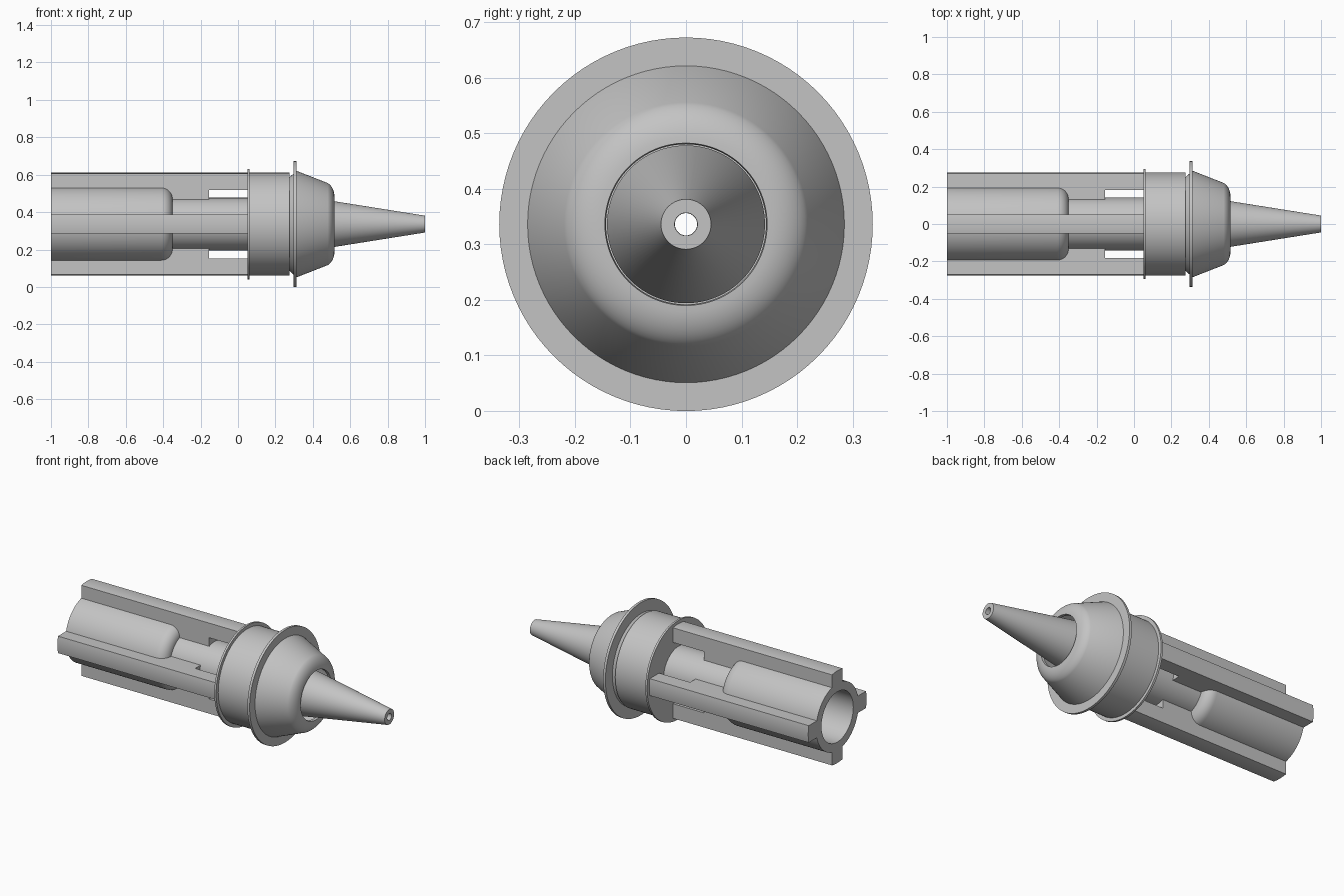
import bpy, bmesh, math

if "Cube" in bpy.data.objects:
    bpy.data.objects.remove(bpy.data.objects["Cube"])

AXIS_Z = 0.336          # height of the long axis
BODY_R = 0.275          # outer radius of drum and ribs

grey = bpy.data.materials.new("plain grey")
grey.use_nodes = True
grey.diffuse_color = (0.55, 0.55, 0.55, 1)
grey.node_tree.nodes["Principled BSDF"].inputs["Base Color"].default_value = (0.55, 0.55, 0.55, 1)


def loft(name, loops, wrap):
    """Skin matching closed loops; wrap joins last to first, otherwise cap both."""
    bm = bmesh.new()
    rings = [[bm.verts.new(p) for p in loop] for loop in loops]
    pairs = list(zip(rings, rings[1:]))
    if wrap:
        pairs.append((rings[-1], rings[0]))
    else:
        bm.faces.new(rings[0])
        bm.faces.new(rings[-1])
    for a, b in pairs:
        for i in range(len(a)):
            j = (i + 1) % len(a)
            bm.faces.new((a[i], a[j], b[j], b[i]))
    bmesh.ops.recalc_face_normals(bm, faces=bm.faces)
    mesh = bpy.data.meshes.new(name)
    bm.to_mesh(mesh)
    bm.free()
    mesh.materials.append(grey)
    obj = bpy.data.objects.new(name, mesh)
    bpy.context.collection.objects.link(obj)
    obj.location.z = AXIS_Z
    bpy.ops.object.select_all(action='DESELECT')
    obj.select_set(True)
    bpy.context.view_layer.objects.active = obj
    bpy.ops.object.shade_smooth_by_angle(angle=math.radians(30))
    return obj


def lathe(name, profile, steps=96):
    """Spin a closed (x, radius) profile around the long axis."""
    turns = [2 * math.pi * i / steps for i in range(steps)]
    return loft(name, [[(x, r * math.cos(t), r * math.sin(t)) for x, r in profile]
                       for t in turns], True)


def round_corner(x, r, dx, dr, start=0, steps=8):
    """Elliptic corner centred at (x, r), running from the side to the end face."""
    angles = [start + (math.pi / 2 - start) * i / steps for i in range(steps + 1)]
    return [(x + dx * math.sin(a), r + dr * math.cos(a)) for a in angles]


# hollow core: wide rear barrel with rounded shoulder, and narrow neck
lathe("core_tube",
      [(-1, 0.15), (-1, 0.2)]
      + round_corner(-0.41, 0.141, 0.06, 0.059)
      + [(0.39, 0.141), (0.39, 0.10), (-0.45, 0.10), (-0.45, 0.15)])

# tapered nozzle with a narrow bore
lathe("nozzle", [(0.39, 0.02), (0.39, 0.142), (1, 0.045), (1, 0.0205)])

# drum, flanges and cone form one hollow shell
lathe("drum_and_cone",
      [(0.05, 0.135), (0.05, 0.295), (0.062, 0.295), (0.062, BODY_R),
       (0.275, BODY_R), (0.275, 0.25), (0.297, 0.27),
       (0.297, 0.336), (0.312, 0.336), (0.312, 0.285)]
      + round_corner(0.456, 0.146, 0.06, 0.08, start=0.41)
      + [(0.50, 0.144), (0.45, 0.20), (0.30, 0.24), (0.07, 0.24), (0.07, 0.135)])

# four ribs with curved outer faces and a slot near the drum
HALF_WIDTH = 0.0505
for n, side in enumerate(("left", "top", "right", "bottom")):
    loops = []
    for i in range(9):
        w = HALF_WIDTH * (i / 4 - 1)
        outer = math.sqrt(BODY_R ** 2 - w ** 2)
        side_profile = [(-1, 0.175), (-1, outer), (0.06, outer), (0.06, 0.183),
                        (-0.155, 0.183), (-0.155, 0.12), (-0.41, 0.12), (-0.41, 0.175)]
        loops.append([(x, w, r) for x, r in side_profile])
    rib = loft(side + "_rib", loops, False)
    rib.rotation_euler.x = (n - 1) * math.pi / 2
